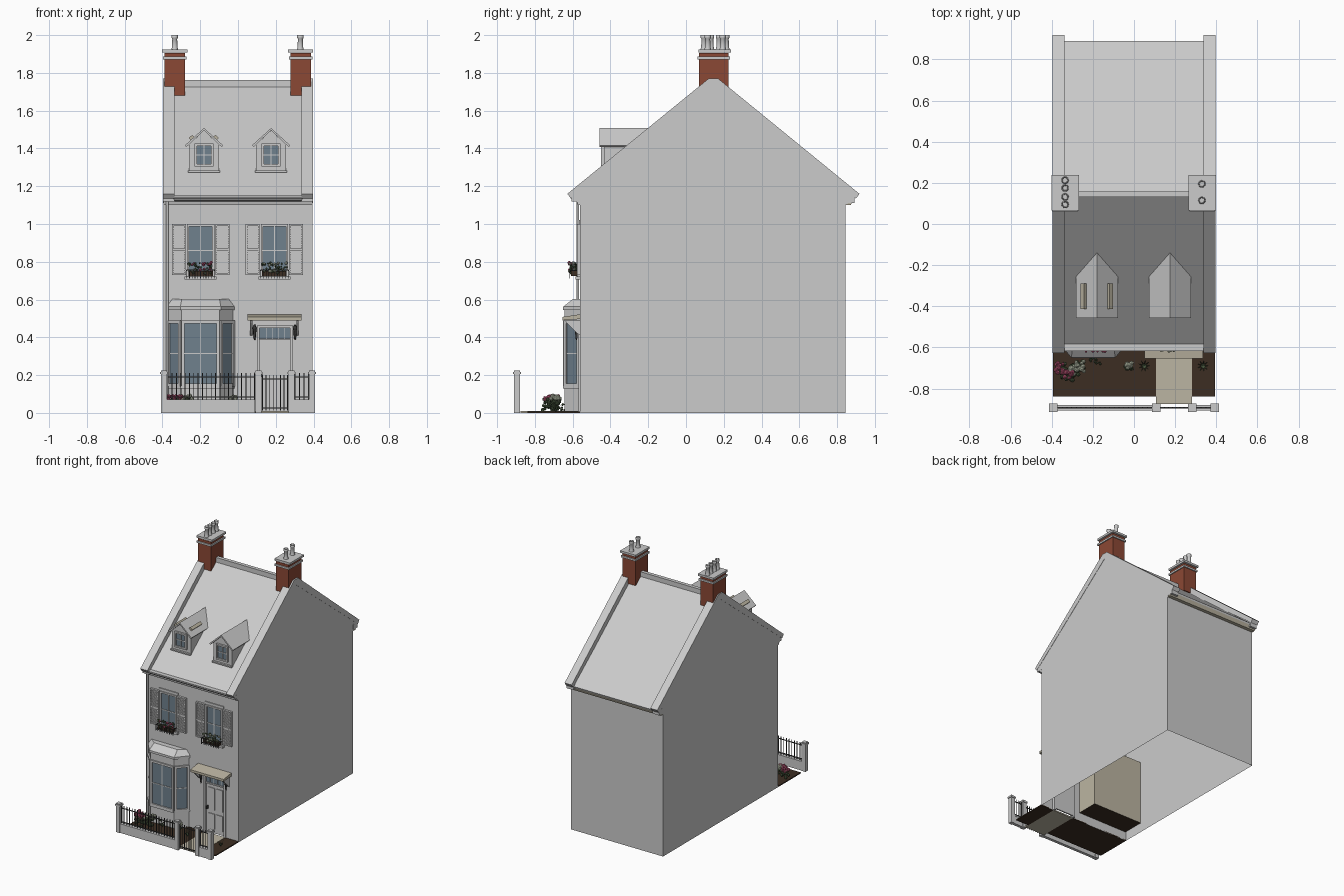
import bpy, bmesh, math, random
from mathutils import Matrix, Vector

if "Cube" in bpy.data.objects:
    bpy.data.objects.remove(bpy.data.objects["Cube"])
random.seed(4)

def mat(name, *c):
    m = bpy.data.materials.new(name)
    m.diffuse_color = (*c, 1)
    m.use_nodes = True
    m.node_tree.nodes["Principled BSDF"].inputs["Base Color"].default_value = m.diffuse_color
    return m

BRICK = mat("brick", .26, .065, .035)
GLASS = mat("glass", .16, .22, .27)
SOIL = mat("soil", .045, .027, .016)
STONE = mat("beige", .5, .46, .36)
DARK = mat("dark_metal", .05, .05, .05)
LEAF = mat("leaf", .08, .12, .06)
PINK = mat("pink_flower", .55, .1, .2)
CREAM = mat("cream_flower", .6, .65, .5)

def finish(name, bm, m=None, M=None, fix=True):
    if M:
        bm.transform(M)
    if fix:
        bmesh.ops.recalc_face_normals(bm, faces=bm.faces[:])
    me = bpy.data.meshes.new(name)
    bm.to_mesh(me)
    bm.free()
    o = bpy.data.objects.new(name, me)
    bpy.context.collection.objects.link(o)
    if m:
        me.materials.append(m)
    return o

def boxes(name, items, m=None, M=None):
    bm = bmesh.new()
    for x0, x1, y0, y1, z0, z1 in items:
        T = Matrix.Translation(((x0+x1)/2, (y0+y1)/2, (z0+z1)/2)) @ Matrix.Diagonal((abs(x1-x0), abs(y1-y0), abs(z1-z0), 1))
        bmesh.ops.create_cube(bm, size=1, matrix=T)
    return finish(name, bm, m, M)

def polys(name, faces, m=None, thick=0):
    bm = bmesh.new()
    for f in faces:
        bm.faces.new([bm.verts.new(p) for p in f])
    bmesh.ops.remove_doubles(bm, verts=bm.verts[:], dist=1e-5)
    o = finish(name, bm, m)
    if thick:
        s = o.modifiers.new("solid", 'SOLIDIFY')
        s.thickness = thick
        s.offset = 0
    return o

def prism(name, pts, axis, a, b, m=None):
    put = {'x': lambda p, t: (t, *p), 'y': lambda p, t: (p[0], t, p[1]), 'z': lambda p, t: (*p, t)}[axis]
    n = len(pts)
    A, B = [put(p, a) for p in pts], [put(p, b) for p in pts]
    return polys(name, [A, B] + [(A[i], A[(i+1) % n], B[(i+1) % n], B[i]) for i in range(n)], m)

def lathe(name, profile, at, m=None, n=16):
    bm = bmesh.new()
    rings = [[bm.verts.new((r*math.cos(2*math.pi*i/n)+at[0], r*math.sin(2*math.pi*i/n)+at[1], z)) for i in range(n)] for r, z in profile]
    for a, b in zip(rings, rings[1:]):
        for i in range(n):
            bm.faces.new((a[i], a[(i+1) % n], b[(i+1) % n], b[i])).smooth = True
    bm.faces.new(rings[-1])
    return finish(name, bm, m)

def cluster(name, c, r, n, size, m):
    bm = bmesh.new()
    for _ in range(n):
        d = Vector((random.uniform(-1, 1)*r[0], random.uniform(-1, 1)*r[1], random.uniform(-1, 1)*r[2]))
        bmesh.ops.create_icosphere(bm, subdivisions=1, radius=size*random.uniform(.7, 1.2), matrix=Matrix.Translation(Vector(c)+d))
    return finish(name, bm, m)

def window(name, w, z0, z1, M, cols=2, rows=2, f=.012):
    # frame faces local -y, centred on local x
    h = w/2
    bars = [(-h, -h+f, -.012, .01, z0, z1), (h-f, h, -.012, .01, z0, z1), (-h, h, -.012, .01, z0, z0+f), (-h, h, -.012, .01, z1-f, z1)]
    bars += [(-h+w*i/cols-.003, -h+w*i/cols+.003, -.006, .006, z0, z1) for i in range(1, cols)]
    bars += [(-h, h, -.006, .006, z0+(z1-z0)*i/rows-.003, z0+(z1-z0)*i/rows+.003) for i in range(1, rows)]
    boxes(name + "_frame", bars, None, M)
    boxes(name + "_glass", [(-h+.004, h-.004, -.002, .002, z0+.004, z1-.004)], GLASS, M)

W, YF, YB, YR = .395, -.56, .845, .145
# gable walls and back wall
prof = [(YF, 0), (YF, 1.1), (-.625, 1.155), (.12, 1.765), (.17, 1.765), (.915, 1.155), (YB, 1.1), (YB, 0)]
polys("side_and_back_walls", [[(s*W, y, z) for y, z in prof] for s in (-1, 1)]
      + [[(-W, YB, 0), (W, YB, 0), (W, YB, 1.14), (-W, YB, 1.14)]])
# front wall with openings
holes = [(-.265, -.13, .73, 1.0), (.125, .26, .73, 1.0), (.105, .285, 0, .46), (-.36, -.035, .07, .55)]
xs = sorted({-W, W, *[v for h in holes for v in h[:2]]})
zs = sorted({0, 1.13, *[v for h in holes for v in h[2:]]})
polys("front_wall", [[(a, YF, c), (b, YF, c), (b, YF, d), (a, YF, d)]
      for a, b in zip(xs, xs[1:]) for c, d in zip(zs, zs[1:])
      if not any(h[0] < (a+b)/2 < h[1] and h[2] < (c+d)/2 < h[3] for h in holes)])
# room behind the bay
polys("room_walls", [[(-.39, -.39, .07), (.04, -.39, .07), (.04, -.39, .57), (-.39, -.39, .57)],
      [(.04, -.39, .07), (.04, YF, .07), (.04, YF, .57), (.04, -.39, .57)],
      [(-.39, -.39, .57), (.04, -.39, .57), (.04, YF, .57), (-.39, YF, .57)]], STONE)
polys("room_floor", [[(-.39, -.39, .07), (.04, -.39, .07), (.04, YF, .07), (-.39, YF, .07)]], SOIL)

# roof, parapets and ridge
prism("roof", [(-.6, 1.137), (YR, 1.737), (.89, 1.137), (.885, 1.125), (YR, 1.722), (-.595, 1.125)], 'x', -.345, .345)
for s in (-1, 1):
    prism("gable_parapet", [(-.628, 1.16), (.12, 1.77), (.17, 1.77), (.918, 1.16), (.9, 1.135), (YR, 1.725), (-.61, 1.135)], 'x', s*.337, s*.397)
    boxes("kneeler", [(s*.337, s*.396, -.605, YF, 1.12, 1.15), (s*.337, s*.396, YB, .893, 1.11, 1.15)])
boxes("ridge_cap", [(-.34, .34, YR-.014, YR+.014, 1.725, 1.762)])
# eaves
prism("front_cornice", [(YF, 1.1), (-.572, 1.1), (-.577, 1.12), (-.595, 1.128), (-.595, 1.14), (YF, 1.14)], 'x', -W, W)
prism("front_gutter", [(-.6+.017*math.cos(a*math.pi/6), 1.152+.02*math.sin(a*math.pi/6)) for a in range(6, 13)], 'x', -.345, .345)
prism("back_cornice", [(YB, 1.1), (.872, 1.1), (.885, 1.13), (.885, 1.14), (YB, 1.14)], 'x', -W, W, STONE)
lathe("drainpipe", [(.007, .02), (.007, 1.12)], (-.375, -.572), None, 10)

# chimneys
for side, x0, x1, px, pots in (("left", -.39, -.28, -.335, (.095, .132, .175, .213)), ("right", .277, .386, .33, (.115, .195))):
    boxes(side + "_chimney", [(x0, x1, .068, .225, 1.68, 1.905)], BRICK)
    boxes(side + "_chimney_bands", [(x0-.008, x1+.008, .06, .233, 1.872, 1.886), (x0-.012, x1+.012, .066, .238, 1.908, 1.924)])
    for y in pots:
        lathe("chimney_pot", [(.019, 1.92), (.015, 1.935), (.013, 1.98), (.017, 1.985), (.017, 2.0), (.012, 2.0), (.011, 1.96)], (px, y))

# dormers
for cx in (-.18, .175):
    for s in (-1, 1):
        polys("dormer_cheek", [[(cx+s*.08, -.435, 1.27), (cx+s*.08, -.435, 1.42), (cx+s*.08, -.245, 1.42)]])
    polys("dormer_front", [[(cx-.08, -.435, 1.275), (cx+.08, -.435, 1.275), (cx+.08, -.435, 1.42), (cx, -.435, 1.495), (cx-.08, -.435, 1.42)]])
    polys("dormer_roof", [[(cx, -.457, 1.502), (cx, -.14, 1.502), (cx+s*.097, -.255, 1.412), (cx+s*.097, -.457, 1.412)] for s in (-1, 1)], None, .012)
    boxes("dormer_sill", [(cx-.084, cx+.084, -.45, -.43, 1.272, 1.282)])
    window("dormer_window", .1, 1.305, 1.425, Matrix.Translation((cx, -.438, 0)))
for s in (-1, 1):
    T = Matrix.Translation((-.181+s*.062, -.352, 1.455)) @ Matrix.Rotation(s*.74, 4, 'Y')
    boxes("dormer_rooflight", [(-.012, .012, -.062, .062, -.012, .012)], STONE, T)

# upper windows, shutters and planters
for cx, fl in ((-.198, PINK), (.193, CREAM)):
    window("upper_window", .145, .72, 1.0, Matrix.Translation((cx, YF-.003, 0)))
    boxes("upper_sill", [(cx-.085, cx+.085, -.585, YF, .705, .722)])
    boxes("upper_lintel", [(cx-.08, cx+.08, -.567, YF, 1.0, 1.02)])
    for s in (-1, 1):
        a, b = sorted((cx+s*.078, cx+s*.152))
        boxes("shutter", [(a, a+.008, -.576, YF, .73, 1.0), (b-.008, b, -.576, YF, .73, 1.0), (a, b, -.568, YF, .73, 1.0)]
              + [(a, b, -.576, YF, z, z+.01) for z in (.73, .86, .99)] + [(a, b, -.573, YF, .745+i*.012, .75+i*.012) for i in range(20)])
    boxes("planter_soil", [(cx-.065, cx+.065, -.61, -.577, .725, .75)], SOIL)
    boxes("planter_basket", [(cx-.075, cx+.075, -.618, -.614, z, z+.004) for z in (.722, .755)]
          + [(cx-.075+i*.0146, cx-.072+i*.0146, -.618, -.614, .712, .758) for i in range(11)]
          + [(cx+s*.075-.002, cx+s*.075+.002, -.618, YF, .752, .757) for s in (-1, 1)], DARK)
    cluster("planter_leaves", (cx, -.597, .765), (.065, .018, .028), 35, .007, LEAF)
    cluster("planter_flowers", (cx, -.603, .772), (.062, .018, .025), 16, .008, fl)

# bay window
def trap(w, d, f):
    return [(-.198-w, YF), (-.198-f, YF-d), (-.198+f, YF-d), (-.198+w, YF)]
prism("bay_base", trap(.172, .082, .1), 'z', 0, .13)
prism("bay_sill", trap(.18, .09, .105), 'z', .13, .142)
prism("bay_frieze", trap(.172, .082, .1), 'z', .49, .55)
prism("bay_cornice", trap(.18, .09, .107), 'z', .545, .562)
lo, hi = [(*p, .562) for p in trap(.18, .09, .107)], [(*p, .602) for p in trap(.15, .04, .1)]
polys("bay_roof", [lo, hi] + [(lo[i], lo[i-3], hi[i-3], hi[i]) for i in range(4)])
t = trap(.172, .08, .1)
for p, q in zip(t, t[1:]):
    p, q = Vector((*p, 0)), Vector((*q, 0))
    M = Matrix.Translation((p+q)/2) @ Matrix.Rotation(math.atan2(q.y-p.y, q.x-p.x), 4, 'Z')
    window("bay_window", (q-p).length, .14, .49, M, 2 if abs(q.y-p.y) < .01 else 1, 2, .016)

# door with transom, casing, canopy and lanterns
boxes("door", [(.115, .275, -.55, -.54, .01, .385)] + [(x, x+.052, -.556, -.55, z, z+h) for x in (.135, .203) for z, h in ((.04, .12), (.19, .17))])
boxes("door_casing", [(.1, .115, -.568, -.54, 0, .46), (.275, .29, -.568, -.54, 0, .46), (.1, .29, -.568, -.54, .45, .462), (.1, .29, -.56, -.54, .385, .395)])
boxes("transom_glass", [(.115, .275, -.552, -.548, .395, .45)], GLASS)
boxes("transom_bars", [(.115+i*.032, .118+i*.032, -.555, -.548, .395, .45) for i in range(1, 5)])
boxes("door_handle", [(.125, .131, -.568, -.55, .19, .215)], DARK)
prism("door_canopy", [(YF, .522), (-.655, .508), (-.655, .49), (YF, .497)], 'x', .05, .335, STONE)
for x in (.07, .315):
    prism("canopy_bracket", [(YF, .49), (-.64, .488), (-.63, .475), (-.575, .42), (YF, .41)], 'x', x-.006, x+.006)
for x in (.088, .302):
    lathe("lantern", [(.003, .385), (.006, .4), (.01, .445), (.012, .447), (.003, .468)], (x, -.58), DARK, 6)
    boxes("lantern_arm", [(x-.002, x+.002, -.58, YF, .455, .46)], DARK)

# garden and path
boxes("garden_soil", [(-W, .107, -.84, YF, 0, .008), (.283, W, -.84, YF, 0, .008)], SOIL)
boxes("path", [(.107, .283, -.875, YF, 0, .01)], STONE)
for x, y, m in ((-.355, -.7, PINK), (-.29, -.71, CREAM), (-.325, -.735, PINK), (-.265, -.69, CREAM), (-.025, -.69, CREAM)):
    r = .016 if m is CREAM and x > -.1 else .026
    cluster("bush_leaves", (x, y, .045), (r, r, .03), 22, .01, LEAF)
    cluster("bush_flowers", (x, y, .078), (r, r, .012), 14, .011, m)
cluster("low_flowers", (-.19, -.66, .03), (.03, .025, .02), 16, .006, LEAF)
for x in (.05, .335):
    blades = []
    for i in range(9):
        a = i*.7
        c, s = math.cos(a), math.sin(a)
        blades.append([(x-s*.004, -.69+c*.004, .008), (x+s*.004, -.69-c*.004, .008), (x+c*.032, -.69+s*.032, .045)])
    polys("grass_tuft", blades, LEAF)

# front boundary wall, posts, railings, gate
boxes("boundary_wall", [(-.375, .09, -.905, -.882, 0, .07), (.3, .375, -.905, -.882, 0, .07),
                        (-.375, .09, -.908, -.879, .062, .072), (.3, .375, -.908, -.879, .062, .072)])
for x in (-.392, .108, .283, .392):
    boxes("gate_post", [(x-.016, x+.016, -.91, -.878, 0, .21), (x-.021, x+.021, -.915, -.873, .205, .217), (x-.016, x+.016, -.91, -.878, .217, .224)])
def railing(name, a, b, n, z0, z1):
    boxes(name, [(a+(b-a)*i/n-.0022, a+(b-a)*i/n+.0022, -.896, -.8916, z0, z1) for i in range(n+1)]
          + [(a, b, -.897, -.891, z, z+.005) for z in (z0+.012, z1-.022)], DARK)
railing("long_railing", -.372, .088, 20, .07, .21)
railing("short_railing", .302, .373, 3, .07, .21)
railing("gate", .13, .262, 7, .012, .2)
